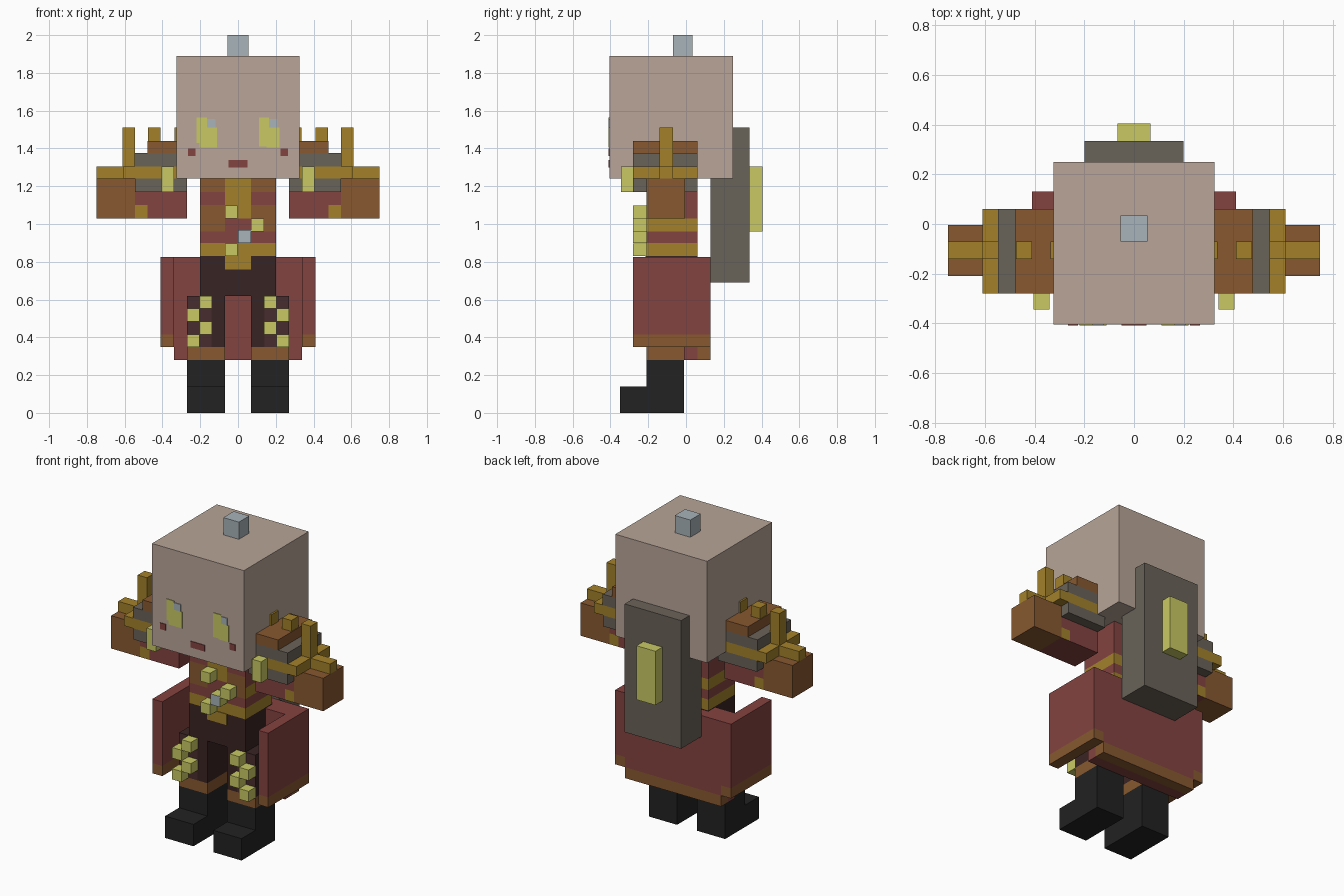
import bpy, bmesh
from mathutils import Vector

if "Cube" in bpy.data.objects:
    bpy.data.objects.remove(bpy.data.objects["Cube"])


def srgb(h):
    out = []
    for i in (0, 2, 4):
        c = int(h[i:i + 2], 16) / 255
        out.append(c / 12.92 if c <= 0.04045 else ((c + 0.055) / 1.055) ** 2.4)
    return (*out, 1.0)


PALETTE = {
    "skin": "b8a598", "red": "844340", "brown": "875930", "gold": "a3812b",
    "yellow": "c9c964", "grey": "6a6358", "silver": "a8b3b8",
    "dark": "392423", "maroon": "492c2d", "black": "222222",
}
MATS = {}
for key, h in PALETTE.items():
    MATS[key] = bpy.data.materials.new(key)
    MATS[key].diffuse_color = srgb(h)


def box(name, x, y, z, color, cuts=(), rule=None):
    """Box from axis ranges; cuts are (axis, position); rule(centre, normal) gives a colour."""
    bm = bmesh.new()
    bmesh.ops.create_cube(bm, size=1)
    for v in bm.verts:
        v.co = Vector([(r[0] + r[1]) / 2 + c * abs(r[1] - r[0])
                       for r, c in zip((x, y, z), v.co)])
    for axis, pos in cuts:
        no = Vector((0, 0, 0))
        no[axis] = 1
        bmesh.ops.bisect_plane(bm, geom=bm.verts[:] + bm.edges[:] + bm.faces[:],
                               plane_co=no * pos, plane_no=no)
    bm.normal_update()
    me = bpy.data.meshes.new(name)
    used = [color]
    for f in bm.faces:
        c = rule(f.calc_center_median(), f.normal) if rule else color
        if c not in used:
            used.append(c)
        f.material_index = used.index(c)
    bm.to_mesh(me)
    bm.free()
    for c in used:
        me.materials.append(MATS[c])
    ob = bpy.data.objects.new(name, me)
    bpy.context.collection.objects.link(ob)
    return ob


# Head with top knob
box("head", (-.325, .325), (-.405, .25), (1.24, 1.89), "skin")
box("head_knob", (-.055, .055), (-.07, .035), (1.89, 2.0), "silver")


# Face details as thin plates
def plate(name, x, z, color, y=-.405):
    box(name, x, (y - .004, y + .002), z, color)


plate("left_eye_upper", (-.22, -.165), (1.43, 1.565), "yellow")
plate("left_eye_lower", (-.205, -.11), (1.405, 1.51), "yellow")
plate("left_eye_glint", (-.165, -.12), (1.51, 1.555), "silver")
plate("right_eye_upper", (.11, .165), (1.41, 1.565), "yellow")
plate("right_eye_lower", (.15, .22), (1.405, 1.51), "yellow")
plate("right_eye_glint", (.165, .21), (1.51, 1.555), "silver")
plate("mouth", (-.05, .05), (1.30, 1.34), "red")
for side, s in (("right", 1), ("left", -1)):
    plate(side + "_cheek_mark", (s * .225, s * .265), (1.36, 1.40), "red")


# Torso with bands and a collar
def torso_paint(c, n):
    if c.z < .83:
        return "dark"
    if c.z < .90:
        return "gold"
    if c.z < .96:
        return "red"
    front = n.y < -.5
    if c.z < 1.03:
        if front:
            return "red" if abs(c.x) < .07 else "brown"
        return "gold"
    if not front:
        return "red"
    if abs(c.x) < .07:
        return "gold"
    return "red" if 1.10 < c.z < 1.17 else "brown"


box("torso", (-.2, .2), (-.21, .06), (.62, 1.24), "dark",
    [(2, z) for z in (.83, .90, .96, 1.03, 1.10, 1.17)] + [(0, -.07), (0, .07)],
    torso_paint)
plate("belt_buckle", (-.07, .07), (.76, .83), "gold", -.21)


# Raised studs on the chest: a diagonal strap and one at the collar
for i, (sx, sz) in enumerate([(-.07, .83), (0, .90), (.07, .96), (-.07, 1.03)]):
    box(f"chest_stud_{i}", (sx, sx + .068), (-.28, -.21), (sz, sz + .068), "yellow", (),
        lambda c, n, i=i: "silver" if i == 1 and n.y < -.5 else "yellow")


# Coat: side walls and back panel, both with brown hems
def wall_paint(c, n):
    return "brown" if c.z < .415 else "red"


def back_paint(c, n):
    return "brown" if c.z < .35 and c.y > .06 else "red"


box("coat_back", (-.34, .34), (-.01, .13), (.28, .825), "red",
    [(2, .35), (1, .06)], back_paint)
for side, s in (("right", 1), ("left", -1)):
    def X(a, b):
        return tuple(sorted((s * a, s * b)))

    box(side + "_coat_wall", X(.34, .41), (-.28, .13), (.35, .825), "red",
        [(2, .415)], wall_paint)

    # Legs and boots
    box(side + "_leg", X(.07, .27), (-.21, -.01), (.28, .62), "dark",
        [(2, .35), (0, s * .14)],
        lambda c, n: "brown" if c.z < .35 else
        ("maroon" if abs(c.x) > .14 and n.y < -.5 else "dark"))
    box(side + "_boot", X(.07, .27), (-.21, -.01), (0, .28), "black")
    box(side + "_boot_toe", X(.07, .27), (-.35, -.21), (0, .14), "black")
    for i in range(4):
        a = .137 if i % 2 == 0 else .204
        z = .552 - i * .068
        box(f"{side}_leg_stud_{i}", X(a, a + .067), (-.28, -.21), (z, z + .068), "yellow")

    # Arm: red sleeve, gold cuff patch, brown forearm
    def arm_paint(c, n):
        if abs(c.x) > .545:
            return "brown"
        return "gold" if abs(c.x) > .48 and c.z < 1.10 and abs(n.y) > .5 else "red"

    box(side + "_arm", X(.27, .75), (-.21, -.005), (1.03, 1.24), "red",
        [(0, s * .48), (0, s * .545), (2, 1.10)], arm_paint)
    box(side + "_forearm_strip", X(.61, .75), (-.14, -.07), (1.24, 1.305), "gold")

    # Layered shoulder guard
    for label, x1, z0, z1, col in (("base", .545, 1.17, 1.24, "grey"),
                                   ("rim", .61, 1.24, 1.305, "gold"),
                                   ("plate", .548, 1.305, 1.375, "grey"),
                                   ("cap", .48, 1.375, 1.44, "brown")):
        box(f"{side}_shoulder_{label}", X(.27, x1), (-.28, .06), (z0, z1), col)
    for i, (a, z0) in enumerate([(.27, 1.44), (.41, 1.44), (.546, 1.305)]):
        box(f"{side}_shoulder_spike_{i}", X(a, a + .066), (-.14, -.07), (z0, 1.51), "gold")
    box(side + "_shoulder_badge", X(.34, .405), (-.345, -.28), (1.17, 1.305), "yellow")

# Back shield with raised emblem block
box("back_shield", (-.2, .2), (.13, .335), (.69, 1.51), "grey")
box("shield_block", (-.067, .067), (.335, .405), (.96, 1.305), "yellow")

for m in bpy.data.materials:
    if m.users and not m.is_grease_pencil:
        m.use_nodes = True
        m.node_tree.nodes["Principled BSDF"].inputs["Base Color"].default_value = m.diffuse_color
